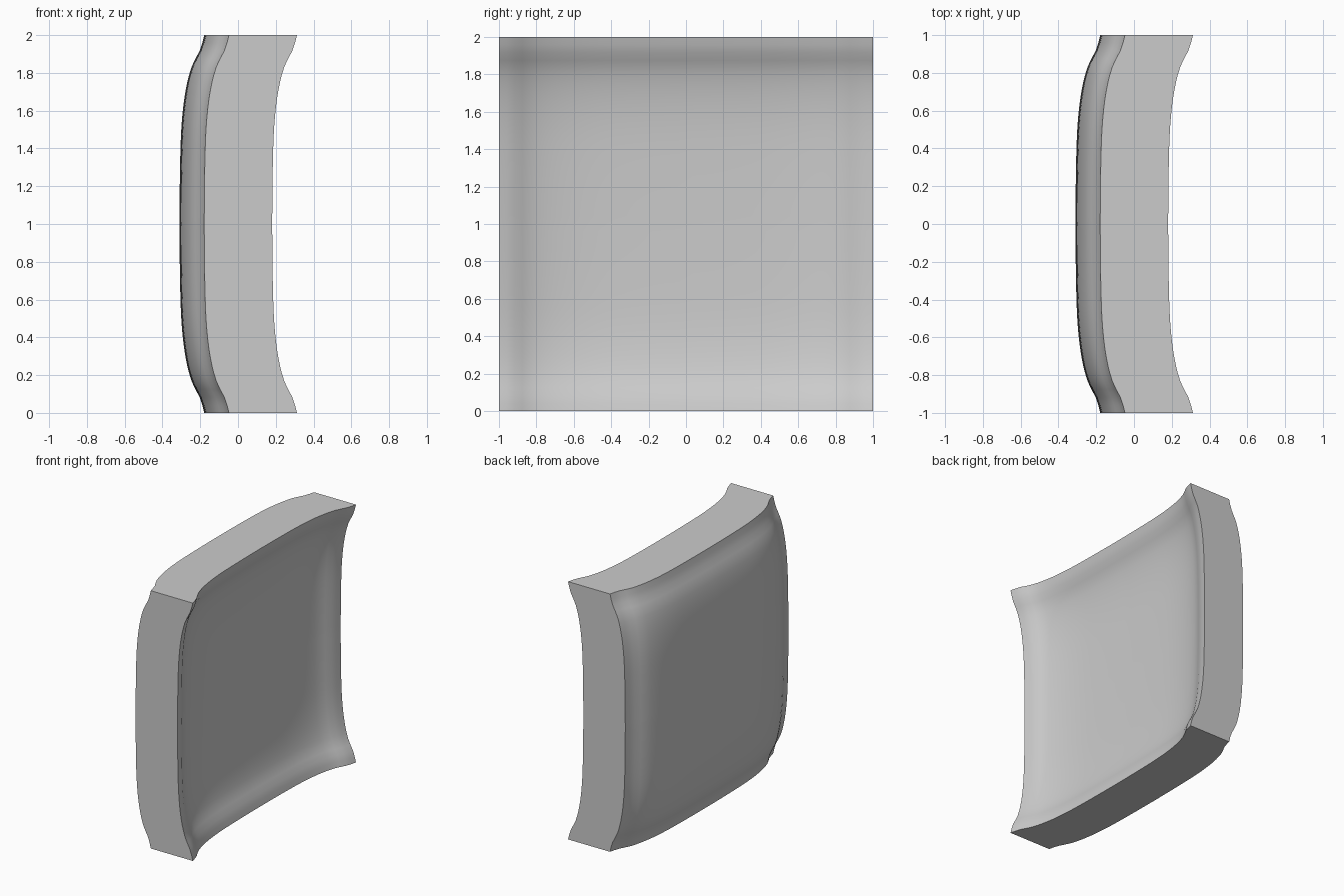
import bpy
import bmesh
from mathutils import Vector

cube = bpy.data.objects.get("Cube")
if cube:
    bpy.data.objects.remove(cube, do_unlink=True)

THICKNESS = 0.36
SEGMENTS = 48
# Rim profile: distance in from the edge, and lift towards +x
RIM = [(-0.08, 0.146), (0, 0.131), (0.08, 0.108), (0.16, 0.067), (0.285, 0.034),
       (0.45, 0.013), (0.65, 0.004), (1, 0), (1.35, 0)]


def rim_lift(t):
    """Smooth curve through the rim profile for a coordinate from -1 to 1."""
    d = 1 - abs(t)
    for i in range(1, len(RIM) - 2):
        (xa, ya), (x0, y0), (x1, y1), (xb, yb) = RIM[i - 1:i + 3]
        if d <= x1:
            break
    w = x1 - x0
    s = (d - x0) / w
    m0 = (y1 - ya) / (x1 - xa) * w
    m1 = (yb - y0) / (xb - x0) * w
    return (y0 * (1 + 2 * s) * (1 - s) ** 2 + m0 * s * (1 - s) ** 2
            + y1 * s * s * (3 - 2 * s) + m1 * s * s * (s - 1))


# One flat colour
grey = bpy.data.materials.new("light_grey")
grey.use_nodes = True
colour = (0.6, 0.6, 0.6, 1)
grey.diffuse_color = colour
grey.node_tree.nodes["Principled BSDF"].inputs["Base Color"].default_value = colour

# Dished sheet standing upright, then thickened along x
bm = bmesh.new()
bmesh.ops.create_grid(bm, x_segments=SEGMENTS, y_segments=SEGMENTS, size=1)
for v in bm.verts:
    u, w = v.co.x, v.co.y
    v.co = Vector((-0.31 + rim_lift(u) + rim_lift(w), u, w + 1))
extruded = bmesh.ops.extrude_face_region(bm, geom=bm.faces[:], use_keep_orig=True)
moved = [g for g in extruded["geom"] if isinstance(g, bmesh.types.BMVert)]
bmesh.ops.translate(bm, verts=moved, vec=(THICKNESS, 0, 0))
bmesh.ops.recalc_face_normals(bm, faces=bm.faces[:])
mesh = bpy.data.meshes.new("curved_panel")
bm.to_mesh(mesh)
bm.free()
mesh.materials.append(grey)

panel = bpy.data.objects.new("curved_panel", mesh)
bpy.context.collection.objects.link(panel)

# Smooth faces with sharp outer edges
bpy.ops.object.select_all(action='DESELECT')
panel.select_set(True)
bpy.context.view_layer.objects.active = panel
bpy.ops.object.shade_smooth_by_angle(angle=0.6)
